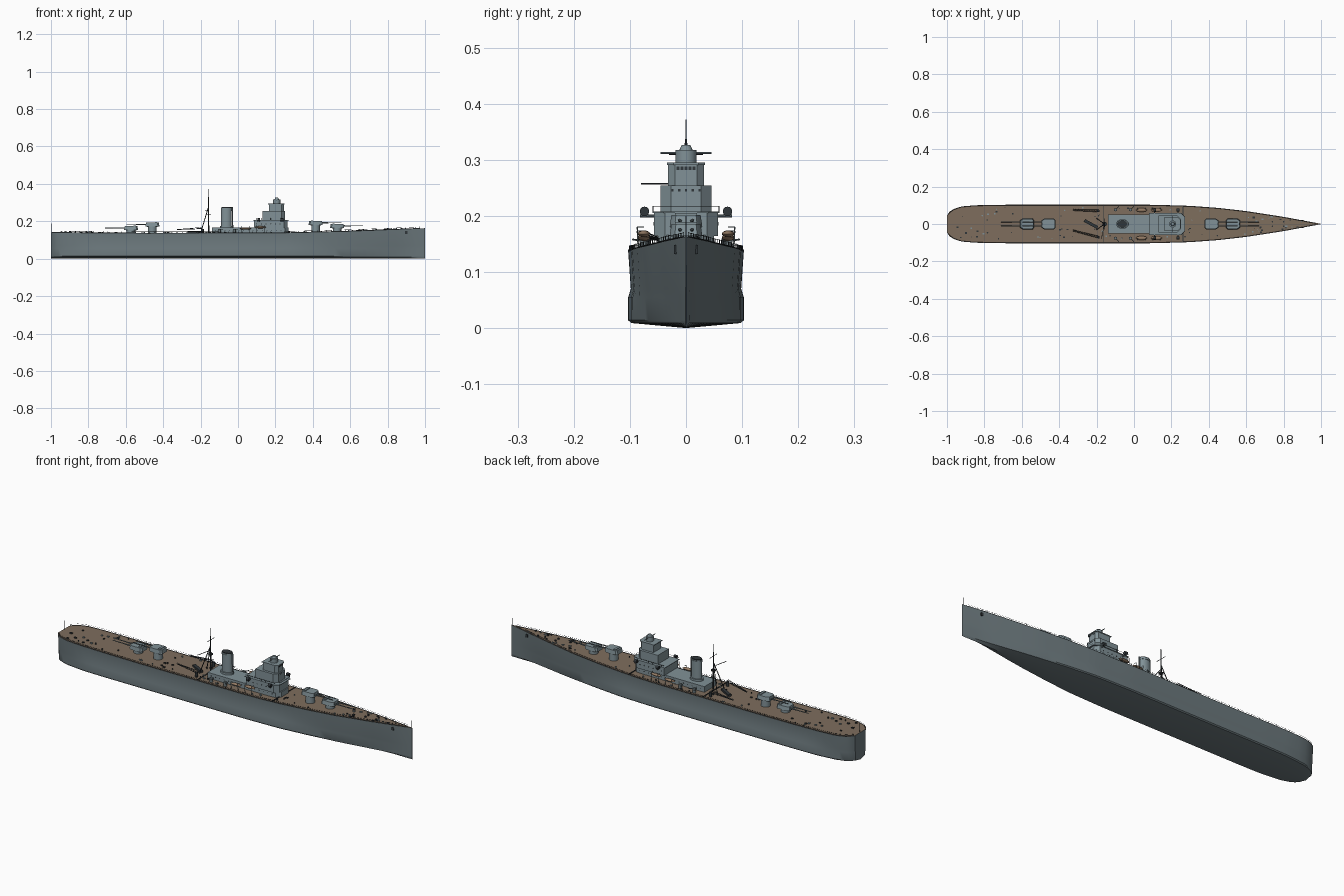
import bpy, bmesh, math, random
from mathutils import Vector, Matrix

cube = bpy.data.objects.get("Cube")
if cube:
    bpy.data.objects.remove(cube)
random.seed(4)

def material(name, color):
    m = bpy.data.materials.new(name)
    m.use_nodes = True
    m.diffuse_color = (*color, 1)
    m.node_tree.nodes["Principled BSDF"].inputs["Base Color"].default_value = (*color, 1)
    return m

HULL = material("hull grey", (0.15, 0.19, 0.205))
GREY = material("light grey", (0.22, 0.285, 0.31))
DECK = material("deck planking", (0.21, 0.155, 0.11))
DARK = material("dark metal", (0.03, 0.037, 0.042))
TAN = material("boat wood", (0.3, 0.2, 0.13))

def finish(name, bm, mat, smooth=True):
    bmesh.ops.recalc_face_normals(bm, faces=bm.faces)
    me = bpy.data.meshes.new(name)
    bm.to_mesh(me)
    bm.free()
    me.materials.append(mat)
    ob = bpy.data.objects.new(name, me)
    bpy.context.collection.objects.link(ob)
    if smooth:
        bpy.ops.object.select_all(action='DESELECT')
        ob.select_set(True)
        bpy.context.view_layer.objects.active = ob
        bpy.ops.object.shade_smooth_by_angle(angle=math.radians(32))
    return ob

def lerp(table, x):
    for (a, u), (b, v) in zip(table, table[1:]):
        if x <= b:
            return u + (v - u) * max(0, (x - a) / (b - a))
    return table[-1][1]

def rod(bm, p, q, r, r2=None, n=8):
    p, q = Vector(p), Vector(q)
    d = q - p
    m = Matrix.Translation((p + q) / 2) @ d.to_track_quat('Z', 'Y').to_matrix().to_4x4()
    bmesh.ops.create_cone(bm, cap_ends=True, segments=n, radius1=r,
                          radius2=r if r2 is None else r2, depth=d.length, matrix=m)

def box(bm, x0, x1, y0, y1, z0, z1, turn=0):
    m = (Matrix.Translation(((x0 + x1) / 2, (y0 + y1) / 2, (z0 + z1) / 2))
         @ Matrix.Rotation(turn, 4, 'Z') @ Matrix.Diagonal((x1 - x0, y1 - y0, z1 - z0, 1)))
    bmesh.ops.create_cube(bm, size=1, matrix=m)

def prism(bm, outline, z0, z1, top=1.0):
    """Extrude an outline upwards, shrinking its top about its middle."""
    cx = sum(p[0] for p in outline) / len(outline)
    low = [bm.verts.new((x, y, z0)) for x, y in outline]
    high = [bm.verts.new((cx + (x - cx) * top, y * top, z1)) for x, y in outline]
    n = len(outline)
    bm.faces.new(low[::-1])
    bm.faces.new(high)
    for i in range(n):
        bm.faces.new((low[i], low[(i + 1) % n], high[(i + 1) % n], high[i]))

def block(x0, x1, w, c):
    """Deckhouse outline with chamfered forward corners."""
    return [(x0, -w), (x1 - c, -w), (x1, -w + c), (x1, w - c), (x1 - c, w), (x0, w)]

# Hull lines: half breadth and sheer along the length
BEAM = [(-1, .045), (-.985, .067), (-.96, .082), (-.92, .094), (-.85, .1), (-.7, .103),
        (.1, .103), (.3, .097), (.45, .086), (.6, .069), (.8, .038), (1, .001)]
SHEER = [(-1, .14), (-.5, .136), (.2, .137), (.6, .147), (1, .163)]
LOW = [(-1, .9), (-.8, 1), (.3, 1), (.7, .86), (.92, .6), (1, .8)]
BULGE = [(-.95, 0), (-.75, 1), (.3, 1), (.6, 0)]
beam = lambda x: lerp(BEAM, x)
deck = lambda x: lerp(SHEER, x)
stations = sorted({-1, -.993, -.985, -.972, -.96, -.94} | {round(-.92 + i * .04, 3) for i in range(49)})

bm = bmesh.new()
rings = []
for x in stations:
    b, lo, k = beam(x), beam(x) * lerp(LOW, x), lerp(BULGE, x)
    mid = lo + (b - lo) * .4
    half = [(lo * .95, .009), (lo, .014), (lo * .7 + mid * .3, .055),
            (mid * (1 - .045 * k), .07), (b, deck(x))]
    pts = [(-y, z) for y, z in half[::-1]] + [(0, 0)] + half
    rings.append([bm.verts.new((x, y, z)) for y, z in pts])
for a, b in zip(rings, rings[1:]):
    for i in range(len(a) - 1):
        bm.faces.new((a[i], b[i], b[i + 1], a[i + 1]))
bm.faces.new(rings[0])
bm.faces.new(rings[-1][::-1])
finish("hull", bm, HULL)

# Planked deck
bm = bmesh.new()
rows = [[bm.verts.new((x, s * beam(x), deck(x))) for s in (-1, 1)] for x in stations]
for a, b in zip(rows, rows[1:]):
    bm.faces.new((a[0], b[0], b[1], a[1]))
finish("deck", bm, DECK, False)

# Guard rails around the deck edge, with staffs at both ends
bm = bmesh.new()
posts = [-.995 + i * .0249 for i in range(80)]
for s in (-1, 1):
    edge = [Vector((x, s * max(beam(x) - .002, .001), deck(x))) for x in posts]
    for p in edge:
        rod(bm, p, p + Vector((0, 0, .009)), .0007, n=4)
    for p, q in zip(edge, edge[1:]):
        rod(bm, p + Vector((0, 0, .008)), q + Vector((0, 0, .008)), .0005, n=4)
        rod(bm, p + Vector((0, 0, .001)), q + Vector((0, 0, .001)), .0013, n=4)
for x in (-.165, .262):
    box(bm, x - .0015, x + .0015, -beam(x), beam(x), deck(x), deck(x) + .004)
rod(bm, (-.996, 0, .139), (-.996, 0, .187), .0009, n=6)
rod(bm, (.994, 0, .16), (.994, 0, .2), .0009, n=6)
finish("guard_rails", bm, DARK, False)

# Anchors at the bow
bm = bmesh.new()
for s in (-1, 1):
    y = s * (beam(.9) - .001)
    box(bm, .894, .906, y - .003, y + .003, .132, .148)
finish("anchors", bm, DARK, False)

# Twin gun turrets, all on the same pattern
def turret(name, x, d, lift):
    z = deck(x) + lift
    bm = bmesh.new()
    rod(bm, (x, 0, deck(x) - .002), (x, 0, z), .023, n=24)
    rod(bm, (x, 0, z - .003), (x, 0, z), .028, n=24)
    shell = [(-.038, -.02), (-.03, -.029), (.022, -.029), (.037, -.02),
             (.037, .02), (.022, .029), (-.03, .029), (-.038, .02)]
    prism(bm, [(x + d * px, py) for px, py in shell], z, z + .02, .9)
    box(bm, x - d * .02 - .006, x - d * .02 + .006, -.02, .02, z + .02, z + .024)
    finish(name, bm, GREY)
    bm = bmesh.new()
    for y in (-.011, .011):
        rod(bm, (x + d * .03, y, z + .01), (x + d * .065, y, z + .0105), .0036, .003)
        rod(bm, (x + d * .06, y, z + .0105), (x + d * .138, y, z + .011), .0025, .0018)
    finish(name + "_barrels", bm, HULL)

turret("forward_lower_turret", .53, 1, .02)
turret("forward_upper_turret", .415, 1, .039)
turret("aft_upper_turret", -.458, -1, .037)
turret("aft_lower_turret", -.572, -1, .017)

# Deckhouses and bridge tiers
bm = bmesh.new()
prism(bm, block(-.14, .27, .05, .02), .134, .166)
prism(bm, block(.085, .265, .057, .02), .164, .205)
prism(bm, block(.08, .272, .06, .02), .205, .208)
finish("deckhouse", bm, GREY, False)
bm = bmesh.new()
prism(bm, block(.13, .25, .045, .018), .207, .254)
prism(bm, block(.165, .245, .032, .012), .254, .294)
prism(bm, block(.16, .249, .034, .012), .291, .295)
finish("bridge", bm, GREY, False)
bm = bmesh.new()
rod(bm, (.207, 0, .294), (.207, 0, .317), .019, n=20)
rod(bm, (.207, 0, .317), (.207, 0, .326), .012, .008, n=16)
rod(bm, (.207, -.045, .312), (.207, .045, .312), .0018)
finish("gun_director", bm, GREY)

# Bridge windows and rails, as thin plates
bm = bmesh.new()
for y in (-.014, -.007, 0, .007, .014):
    box(bm, .244, .2465, y - .0025, y + .0025, .282, .288)
for y in (-.024, -.012, 0, .012, .024):
    box(bm, .249, .2512, y - .002, y + .002, .243, .248)
for s in (-1, 1):
    for x in [.1 + i * .025 for i in range(6)]:
        rod(bm, (x, s * .057, .186), (x, s * .0578, .186), .003, n=10)
        rod(bm, (x, s * .059, .208), (x, s * .059, .218), .0007, n=4)
    for x in [-.12 + i * .025 for i in range(15)]:
        rod(bm, (x, s * .05, .152), (x, s * .0508, .152), .0025, n=10)
    rod(bm, (.08, s * .059, .217), (.25, s * .059, .217), .0007, n=4)
    rod(bm, (.25, s * .059, .217), (.27, s * .04, .217), .0007, n=4)
rod(bm, (.27, -.04, .217), (.27, .04, .217), .0007, n=4)
finish("windows_and_rails", bm, DARK, False)

# Funnel with cap and side pipes
def oval(cx, a, b):
    return [(cx + a * math.cos(t * math.pi / 16), b * math.sin(t * math.pi / 16)) for t in range(32)]
bm = bmesh.new()
prism(bm, oval(-.062, .034, .026), .164, .176)
prism(bm, oval(-.062, .028, .02), .174, .272)
prism(bm, oval(-.062, .03, .022), .262, .268)
rod(bm, (-.028, 0, .166), (-.031, 0, .276), .003)
finish("funnel", bm, GREY)
bm = bmesh.new()
prism(bm, oval(-.062, .0265, .0185), .271, .276)
finish("funnel_top", bm, DARK)

# Tripod mast and yards
bm = bmesh.new()
rod(bm, (-.157, 0, .137), (-.157, 0, .33), .0035, .0025)
rod(bm, (-.157, 0, .32), (-.157, 0, .372), .0015, .001)
for s in (-1, 1):
    rod(bm, (-.2, s * .03, .137), (-.157, 0, .28), .0022)
    rod(bm, (-.157, s * .03, .31), (-.157, 0, .31), .0012)
rod(bm, (-.175, -.08, .257), (-.157, 0, .257), .0015)
rod(bm, (-.157, 0, .235), (-.157, 0, .239), .012, n=16)
finish("tripod_mast", bm, DARK)

# Lattice cranes beside the mast
bm = bmesh.new()
for s in (-1, 1):
    a, b = Vector((-.19, s * .07, .16)), Vector((-.325, s * (.035 if s < 0 else .075), .155))
    rod(bm, (a.x, a.y, .136), a, .007, n=12)
    for o in (-.005, .005):
        for h in (0, .008):
            rod(bm, a + Vector((0, o, h)), b + Vector((0, o * .5, 0)), .0013, n=5)
    for i in range(10):
        p, q = a.lerp(b, i / 10), a.lerp(b, (i + 1) / 10)
        rod(bm, p + Vector((0, -.005, .003)), q + Vector((0, .005, .003)), .001, n=4)
box(bm, -.27, -.19, -.008, .008, .137, .147, -.5)
finish("cranes", bm, DARK, False)

# Ship's boats, searchlights and light guns on each side
boats, lights, guns = bmesh.new(), bmesh.new(), bmesh.new()
for s in (-1, 1):
    for x, z in ((.04, .161), (.12, .168)):
        m = Matrix.Translation((x, s * .075, z)) @ Matrix.Diagonal((.03, .011, .006, 1))
        bmesh.ops.create_uvsphere(boats, u_segments=16, v_segments=8, radius=1, matrix=m)
        for dx in (-.02, .02):
            rod(guns, (x + dx, s * .085, .136), (x + dx, s * .087, z + .012), .0012, n=5)
            rod(guns, (x + dx, s * .087, z + .012), (x + dx, s * .075, z + .012), .0012, n=5)
    for x in (.11, .235):
        rod(guns, (x, s * .05, .2), (x, s * .082, .2), .0025)
        rod(lights, (x - .007, s * .074, .208), (x + .008, s * .074, .208), .0085, n=14)
    for x in (-.1, -.02):
        rod(guns, (x, s * .076, .136), (x, s * .076, .15), .008, n=12)
        box(guns, x - .008, x + .008, s * .076 - .006, s * .076 + .006, .15, .158)
        rod(guns, (x, s * .076, .155), (x + .02, s * .095, .158), .0016, n=6)
finish("boats", boats, TAN)
finish("searchlights", lights, DARK)
finish("light_guns", guns, HULL)

# Hatches, vents and bollards scattered along the deck
dark, light = bmesh.new(), bmesh.new()
for i in range(110):
    x = random.uniform(-.95, .9)
    y = random.choice((-1, 1)) * beam(x) * random.uniform(.2, .85)
    z, r = deck(x), random.uniform(.002, .0045)
    if abs(y) < .062 and (-.15 < x < .28 or .37 < x < .57 or -.62 < x < -.41):
        continue
    bm = dark if i % 3 else light
    if i % 2:
        rod(bm, (x, y, z), (x, y, z + .006), r)
    else:
        box(bm, x - r * 1.4, x + r * 1.4, y - r, y + r, z, z + .005)
for x in (.74, .8):
    for s in (-1, 1):
        rod(dark, (x, s * .012, deck(x)), (x, s * .012, deck(x) + .007), .004)
finish("deck_fittings", dark, DARK, False)
finish("deck_vents", light, GREY, False)
